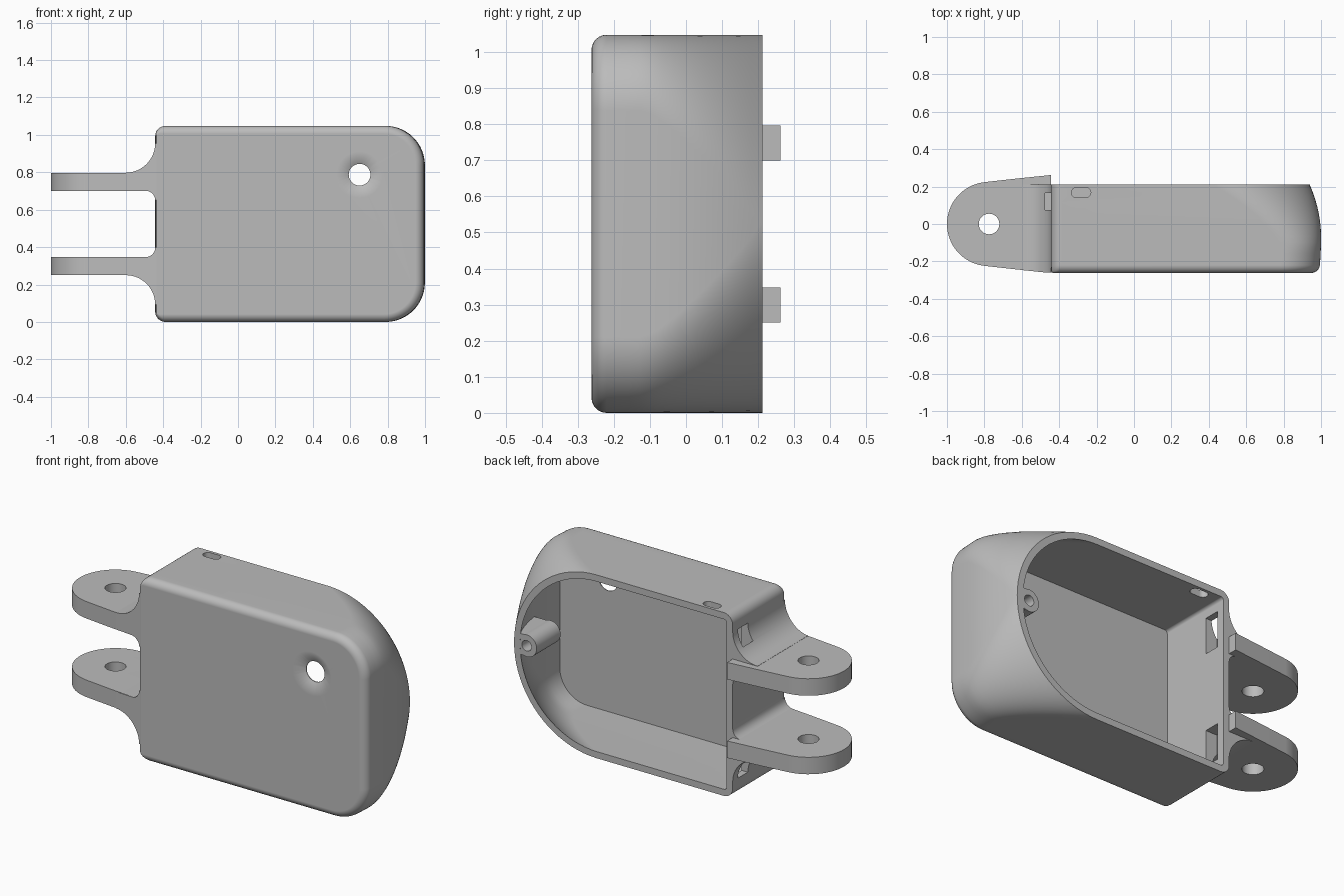
import bpy, bmesh, math
from mathutils import Matrix

if "Cube" in bpy.data.objects:
    bpy.data.objects.remove(bpy.data.objects["Cube"])

H = 1.048              # body height
LEFT = -0.443          # hinge-side wall
FRONT, BACK = -0.262, 0.212
WALL = 0.038

grey = bpy.data.materials.new("light grey plastic")
grey.diffuse_color = (0.5, 0.5, 0.5, 1)
grey.use_nodes = True
grey.node_tree.nodes["Principled BSDF"].inputs["Base Color"].default_value = grey.diffuse_color


def finish(name, bm):
    bmesh.ops.recalc_face_normals(bm, faces=bm.faces)
    mesh = bpy.data.meshes.new(name)
    bm.to_mesh(mesh)
    bm.free()
    mesh.materials.append(grey)
    ob = bpy.data.objects.new(name, mesh)
    bpy.context.collection.objects.link(ob)
    return ob


def arc(cx, cy, r, a0, a1, n):
    return [(cx + r * math.cos(math.radians(a0 + (a1 - a0) * i / n)),
             cy + r * math.sin(math.radians(a0 + (a1 - a0) * i / n))) for i in range(n + 1)]


def loft(name, rings):
    bm = bmesh.new()
    loops = [[bm.verts.new(p) for p in ring] for ring in rings]
    n = len(loops[0])
    for a, b in zip(loops, loops[1:]):
        for i in range(n):
            j = (i + 1) % n
            bm.faces.new((a[i], a[j], b[j], b[i]))
    bm.faces.new(loops[0])
    bm.faces.new(loops[-1][::-1])
    return finish(name, bm)


def prism(name, pts, axis, lo, hi):
    """Extrude a 2D outline along an axis; lo may depend on the first coordinate."""
    def place(p, d):
        return {"x": (d, p[0], p[1]), "y": (p[0], d, p[1]), "z": (p[0], p[1], d)}[axis]
    low = lo if callable(lo) else (lambda a: lo)
    return loft(name, [[place(p, low(p[0])) for p in pts], [place(p, hi) for p in pts]])


def circle(cx, cy, r, n=40):
    return arc(cx, cy, r, 0, 360 * (n - 1) / n, n - 1)


def rect(x0, x1, y0, y1):
    return [(x0, y0), (x1, y0), (x1, y1), (x0, y1)]


def boolean(target, tool, op):
    mod = target.modifiers.new(op.lower(), "BOOLEAN")
    mod.operation, mod.object, mod.solver = op, tool, "EXACT"
    bpy.context.view_layer.objects.active = target
    bpy.ops.object.modifier_apply(modifier=mod.name)
    bpy.data.objects.remove(tool)


# Body cross-section: rounded rectangle in front turning into a half circle at the rim
def section(y, inset=0.0, left_inset=0.0):
    t = max(0.0, (y + 0.12) / (BACK + 0.12))
    r = 0.21 + (H / 2 - 0.21 - 0.001) * t ** 1.3 - inset
    d = y + 0.07
    right = 1.0 - (0.06 * (d / 0.28) ** 2 if d > 0 else 0.01 * (d / 0.19) ** 2) - inset
    x0, z0, z1 = LEFT + left_inset, inset, H - inset
    rl = max(0.055 - inset, 0.006)
    pts = (arc(right - r, z0 + r, r, -90, 0, 20) + arc(right - r, z1 - r, r, 0, 90, 20)
           + arc(x0 + rl, z1 - rl, rl, 90, 180, 6) + arc(x0 + rl, z0 + rl, rl, 180, 270, 6))
    return [(x, y, z) for x, z in pts]


# Hollow body: outside with filleted front edge, over the rim, then the inside
F = 0.042
rings = []
for i in range(7):
    a = math.radians(90 * i / 6)
    k = F * (1 - math.sin(a))
    rings.append(section(FRONT + F * (1 - math.cos(a)), k, k * 0.2))
start = FRONT + F
rings += [section(start + (BACK - start) * i / 14) for i in range(1, 15)]
inner = FRONT + WALL
rings += [section(BACK + (inner - BACK) * i / 14, WALL, WALL) for i in range(15)]
body = loft("hinge_housing", rings)


def lug_edge(x):
    return 0.225 + 0.037 * min(1, max(0, (x + 0.8) / 0.357))


def flip(pts, mirrored):
    return [(x, H - z) for x, z in pts] if mirrored else pts


# Two hinge lugs with fillets into the body
plan = (arc(-0.775, 0, 0.225, 97, 263, 32)
        + [(-0.62, -lug_edge(-0.62)), (LEFT, -0.26), (LEFT, -0.24), (-0.42, -0.24),
           (-0.42, 0.2), (LEFT, 0.2), (LEFT, 0.262), (-0.62, lug_edge(-0.62))])
web = (arc(-0.6, 0.955, 0.157, -90, 0, 14)
       + [(-0.42, 0.955), (-0.42, 0.65)]
       + arc(-0.493, 0.651, 0.05, 0, 90, 6) + [(-0.6, 0.703)])
for m in (False, True):
    z0, z1 = (H - 0.797, H - 0.7) if m else (0.7, 0.797)
    boolean(body, prism("lug", plan, "z", z0, z1), "UNION")
    boolean(body, prism("lug_fillet", flip(web, m), "y",
                        lambda x: -min(lug_edge(x) + 0.0005, 0.2605), BACK - 0.001), "UNION")

# Screw boss at the rounded end
boolean(body, prism("boss_web", [(0.86, 0.2105), (0.918, 0.2105), (0.975, 0.0), (0.86, 0.0)],
                    "z", H / 2 - 0.06, H / 2 + 0.06), "UNION")
boolean(body, prism("boss", circle(0.86, H / 2, 0.063), "y", -0.005, BACK - 0.001), "UNION")
boolean(body, prism("boss_hole", circle(0.86, H / 2, 0.03), "y", 0.05, 0.3), "DIFFERENCE")

# Hinge pin holes
boolean(body, prism("pin_hole", circle(-0.775, 0, 0.055), "z", 0.1, 0.95), "DIFFERENCE")

# Latch pockets in the hinge-side wall
for m in (False, True):
    pocket = flip(rect(-0.477, -0.38, 0.745, 0.95), m)
    boolean(body, prism("latch_pocket", pocket, "y", 0.075, 0.165), "DIFFERENCE")

# Pill-shaped slot in the top
pill = arc(-0.258, 0.168, 0.027, -90, 90, 12) + arc(-0.308, 0.168, 0.027, 90, 270, 12)
boolean(body, prism("top_slot", pill, "z", 0.95, 1.2), "DIFFERENCE")

# Countersunk hole in the front
boolean(body, prism("front_hole", circle(0.65, 0.787, 0.058), "y", -0.4, -0.1), "DIFFERENCE")
bm = bmesh.new()
bmesh.ops.create_cone(bm, cap_ends=True, segments=40, radius1=0.129, radius2=0.057, depth=0.036,
                      matrix=Matrix.Translation((0.65, FRONT + 0.016, 0.787))
                      @ Matrix.Rotation(-math.pi / 2, 4, "X"))
boolean(body, finish("countersink", bm), "DIFFERENCE")

# Smooth shading with crisp edges
bpy.ops.object.select_all(action="DESELECT")
body.select_set(True)
bpy.context.view_layer.objects.active = body
bpy.ops.object.shade_smooth_by_angle(angle=math.radians(30))
weighted = body.modifiers.new("weighted_normals", "WEIGHTED_NORMAL")
weighted.keep_sharp = True
